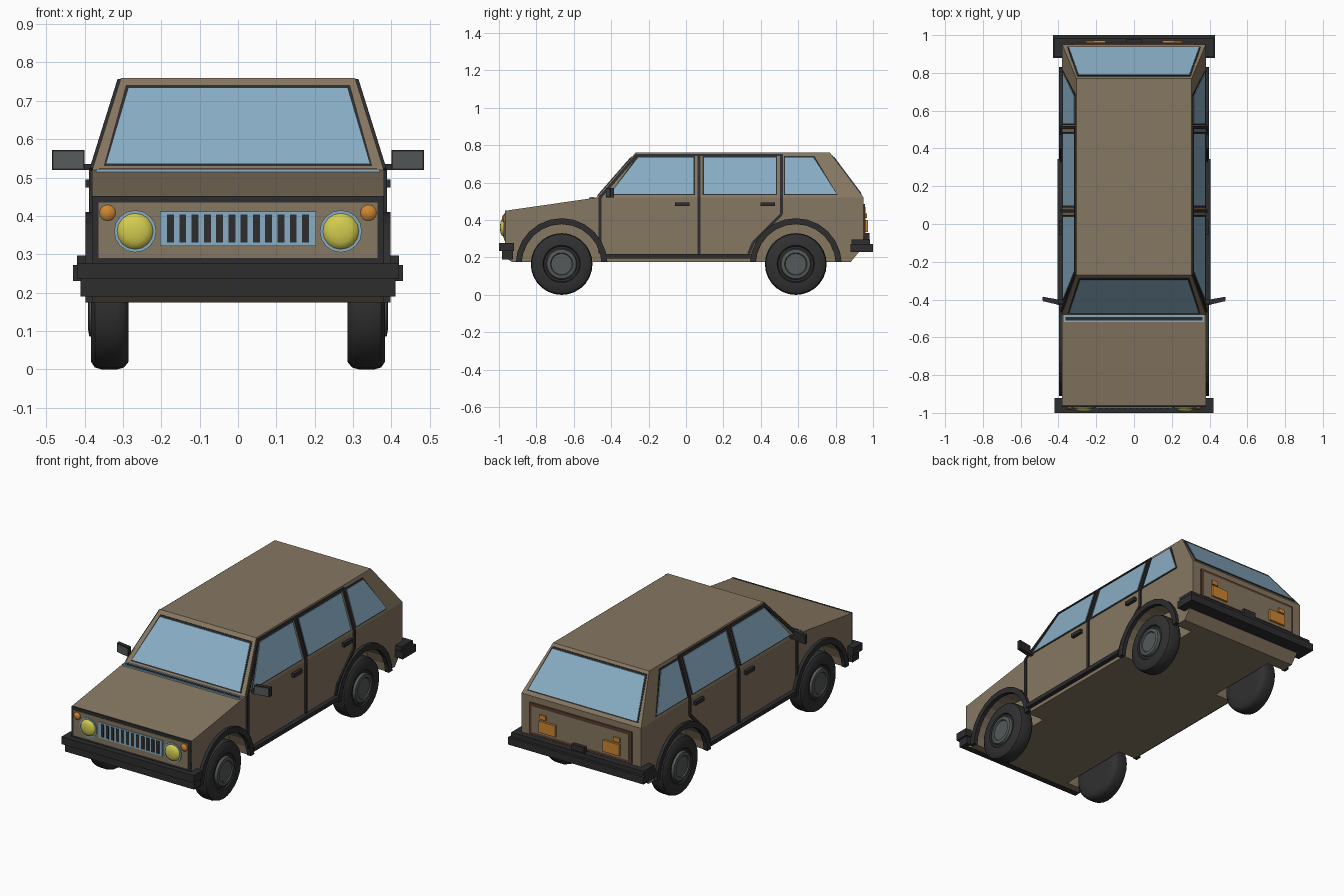
import bpy, bmesh
from math import sin, cos, pi, hypot

cube = bpy.data.objects.get("Cube")
if cube:
    bpy.data.objects.remove(cube, do_unlink=True)


def material(name, rgb):
    m = bpy.data.materials.new(name)
    m.use_nodes = True
    m.diffuse_color = (*rgb, 1)
    m.node_tree.nodes["Principled BSDF"].inputs["Base Color"].default_value = (*rgb, 1)
    return m


TAN = material("tan paint", (0.24, 0.185, 0.12))
GLASS = material("blue glass", (0.25, 0.42, 0.56))
BLACK = material("black trim", (0.026, 0.026, 0.028))
TYRE = material("tyre rubber", (0.03, 0.03, 0.03))
GREY = material("hub grey", (0.09, 0.1, 0.1))
YELLOW = material("headlight yellow", (0.65, 0.6, 0.08))
ORANGE = material("signal orange", (0.62, 0.24, 0.03))
BROWN = material("red brown", (0.12, 0.05, 0.03))

BELT, ROOF, HALF = 0.52, 0.76, 0.38       # belt line, roof height, half width
WHEELS = {"front": -0.665, "rear": 0.587}
HUB_Z = 0.165


def build(name, verts, faces, mats, mirror=False, index=None):
    bm = bmesh.new()
    vs = [bm.verts.new(v) for v in verts]
    for i, f in enumerate(faces):
        face = bm.faces.new([vs[k] for k in f])
        face.material_index = index[i] if index else 0
    bmesh.ops.remove_doubles(bm, verts=bm.verts, dist=1e-5)
    bmesh.ops.recalc_face_normals(bm, faces=bm.faces)
    mesh = bpy.data.meshes.new(name)
    bm.to_mesh(mesh)
    bm.free()
    for m in mats:
        mesh.materials.append(m)
    ob = bpy.data.objects.new(name, mesh)
    bpy.context.collection.objects.link(ob)
    if mirror:
        ob.modifiers.new("Mirror", "MIRROR")
    return ob


def prism(name, a, b, mat, mirror=False):
    """Solid between two matching outlines."""
    n = len(a)
    sides = [(i, (i + 1) % n, (i + 1) % n + n, i + n) for i in range(n)]
    return build(name, a + b, [tuple(range(n)), tuple(range(n, 2 * n))] + sides, [mat], mirror)


def box(name, x, y, z, mat, mirror=False):
    rect = [(x[0], y[0]), (x[1], y[0]), (x[1], y[1]), (x[0], y[1])]
    return prism(name, [(*p, z[0]) for p in rect], [(*p, z[1]) for p in rect], mat, mirror)


def on_body(side, u, z, d):
    """Point on a body side, pushed out by d."""
    rise = max(0, z - BELT) / (ROOF - BELT)
    if side == "side":
        return (HALF - 0.075 * rise + d, u, z)
    if side == "front":
        return (u, (-0.48 + 0.21 * rise if z > BELT else -0.965) - d, z)
    return (u, 0.95 - 0.18 * rise + d, z)


def plate(name, side, outline, t, mat, mirror=None):
    mirror = side == "side" if mirror is None else mirror
    return prism(name, [on_body(side, u, z, -0.006) for u, z in outline],
                 [on_body(side, u, z, t) for u, z in outline], mat, mirror)


def rect(u0, u1, z0, z1):
    return [(u0, z0), (u1, z0), (u1, z1), (u0, z1)]


def strip(name, path, w, t, mat):
    """Moulding along a path on the body side."""
    for (y0, z0), (y1, z1) in zip(path, path[1:]):
        k = w / 2 / hypot(y1 - y0, z1 - z0)
        ny, nz = -(z1 - z0) * k, (y1 - y0) * k
        plate(name, "side", [(y0 + ny, z0 + nz), (y1 + ny, z1 + nz),
                             (y1 - ny, z1 - nz), (y0 - ny, z0 - nz)], t, mat)


def grow(outline, d):
    """Push an outline away from its centre."""
    cu = sum(p[0] for p in outline) / len(outline)
    cz = sum(p[1] for p in outline) / len(outline)
    return [(u + (d if u > cu else -d), z + (d if z > cz else -d)) for u, z in outline]


def lathe(name, profile, centre, axis, mats, index, seg=28):
    """Spin (radius, height) points about the x or -y axis, mirrored."""
    cx, cy, cz = centre
    verts, faces, ids = [], [], []
    for r, h in profile:
        for s in range(seg):
            c, n = r * cos(2 * pi * s / seg), r * sin(2 * pi * s / seg)
            r_ = max(r, 1e-3)
            verts.append((cx + h, cy + c, cz + n) if axis == "x" else (cx + c, cy - h, cz + n))
    for i in range(len(profile) - 1):
        for s in range(seg):
            a, b = i * seg + s, i * seg + (s + 1) % seg
            faces.append((a, b, b + seg, a + seg))
            ids.append(index[i])
    faces += [tuple(range(seg)), tuple(range(len(verts) - seg, len(verts)))]
    ids += [index[0], index[-1]]
    ob = build(name, verts, faces, mats, True, ids)
    bpy.ops.object.select_all(action="DESELECT")
    ob.select_set(True)
    bpy.context.view_layer.objects.active = ob
    bpy.ops.object.shade_smooth_by_angle(angle=0.7)
    return ob


def arc(cy, r, z_min=0.175, n=12):
    """Half circle from front to back over a wheel."""
    return [(cy - r * cos(pi * i / n), max(z_min, HUB_Z + r * sin(pi * i / n))) for i in range(n + 1)]


# Lower body: solid middle plus outer slabs with wheel wells
upper = [(0.88, 0.175), (0.95, 0.26), (0.95, BELT), (-0.48, BELT), (-0.965, 0.45), (-0.965, 0.2), (-0.93, 0.175)]
notched = upper + arc(WHEELS["front"], 0.22) + arc(WHEELS["rear"], 0.22)
prism("lower_body", [(-0.27, *p) for p in upper], [(0.27, *p) for p in upper], TAN)
prism("body_side", [(0.27, *p) for p in notched], [(HALF, *p) for p in notched], TAN, True)

# Cabin
prism("cabin", [(-HALF, -0.48, BELT), (HALF, -0.48, BELT), (HALF, 0.95, BELT), (-HALF, 0.95, BELT)],
      [(-0.305, -0.27, ROOF), (0.305, -0.27, ROOF), (0.305, 0.77, ROOF), (-0.305, 0.77, ROOF)], TAN)

# Windows with dark rims
windows = {
    "windscreen": ("front", [(-0.343, 0.537), (0.343, 0.537), (0.285, 0.734), (-0.285, 0.734)]),
    "rear_window": ("rear", [(-0.345, 0.545), (0.345, 0.545), (0.293, 0.738), (-0.293, 0.738)]),
    "front_side_window": ("side", [(-0.405, 0.54), (0.04, 0.54), (0.04, 0.735), (-0.255, 0.735)]),
    "middle_side_window": ("side", rect(0.095, 0.48, 0.54, 0.735)),
    "rear_side_window": ("side", [(0.53, 0.54), (0.805, 0.54), (0.68, 0.735), (0.53, 0.735)]),
}
for name, (side, outline) in windows.items():
    plate(name + "_rim", side, grow(outline, 0.007), 0.003, BLACK)
    plate(name, side, outline, 0.006, GLASS)

# Door seams, roof gutter and sill
strip("front_door_seam", [(-0.46, 0.22), (-0.46, BELT), (-0.26, 0.752)], 0.016, 0.008, BLACK)
strip("middle_door_seam", [(0.07, 0.21), (0.07, BELT), (0.07, 0.75)], 0.016, 0.008, BLACK)
strip("rear_door_seam", [(0.335, 0.22), (0.36, 0.28), (0.51, 0.43), (0.51, BELT), (0.51, 0.75)], 0.016, 0.008, BLACK)
strip("roof_gutter", [(-0.265, 0.747), (0.515, 0.747)], 0.01, 0.008, BLACK)
plate("sill", "side", rect(-0.43, 0.345, 0.195, 0.218), 0.025, BLACK)
for y in (-0.02, 0.437):
    plate("door_handle", "side", rect(y - 0.038, y + 0.038, 0.474, 0.495), 0.018, BLACK)

# Wheels and arch trims
tyre_profile = [(0.1, 0), (0.145, 0), (0.16, 0.012), (HUB_Z, 0.03), (HUB_Z, 0.07), (0.16, 0.088), (0.145, 0.098),
                (0.1, 0.098), (0.095, 0.09), (0.083, 0.09), (0.078, 0.103), (0.06, 0.106), (0.056, 0.1), (0, 0.1)]
for end, y in WHEELS.items():
    plate(end + "_arch_trim", "side", arc(y, 0.245) + arc(y, 0.213)[::-1], 0.018, BLACK)
    lathe(end + "_wheel", tyre_profile, (0.285, y, HUB_Z), "x", [TYRE, BLACK, GREY],
          [0] * 7 + [1, 1, 2, 2, 2, 2])

# Front face: black surround, painted panel, grille and lamps
plate("front_surround", "front", rect(-HALF, HALF, 0.27, 0.452), 0.004, BLACK)
plate("front_panel", "front", rect(-0.363, 0.363, 0.29, 0.435), 0.007, TAN)
plate("grille_frame", "front", rect(-0.203, 0.203, 0.322, 0.412), 0.012, GLASS)
for i in range(12):
    x = -0.176 + i * 0.032
    plate("grille_slot", "front", rect(x - 0.009, x + 0.009, 0.331, 0.404), 0.015, BLACK)
lathe("headlight", [(0.055, 0), (0.055, 0.012), (0.047, 0.012), (0.042, 0.02), (0.03, 0.026), (0.015, 0.029), (0, 0.03)],
      (0.268, -0.965, 0.36), "y", [GLASS, YELLOW], [0, 0, 1, 1, 1, 1], 16)
lathe("indicator", [(0.021, 0), (0.021, 0.01), (0.014, 0.017), (0, 0.019)],
      (0.34, -0.965, 0.408), "y", [ORANGE], [0, 0, 0], 14)

# Cowl vent at the base of the windscreen
box("cowl_vent", (-0.37, 0.37), (-0.518, -0.482), (0.505, 0.522), GLASS)
box("cowl_slot", (-0.362, 0.362), (-0.51, -0.492), (0.51, 0.524), BLACK)

# Bumpers
box("front_bumper", (-0.42, 0.42), (-1.0, -0.92), (0.235, 0.278), BLACK)
box("front_bumper_lower", (-0.41, 0.41), (-0.985, -0.925), (0.19, 0.236), BLACK)
box("rear_bumper_upper", (-0.42, 0.42), (0.885, 0.985), (0.262, 0.297), BLACK)
box("rear_bumper", (-0.43, 0.43), (0.88, 1.0), (0.23, 0.272), BLACK)

# Tailgate panel and rear lamps
plate("tailgate_border", "rear", rect(-0.325, 0.325, 0.305, 0.485), 0.008, BROWN)
plate("tailgate_panel", "rear", rect(-0.308, 0.308, 0.32, 0.47), 0.01, TAN)
plate("rear_lamp", "rear", rect(0.15, 0.255, 0.335, 0.4), 0.022, ORANGE, True)
plate("rear_lamp_tab", "rear", rect(0.215, 0.255, 0.41, 0.435), 0.018, ORANGE, True)
plate("plate_lamp", "rear", rect(-0.04, 0.04, 0.295, 0.33), 0.03, BLACK)

# Door mirrors, angled slightly back
a = [(0.4, -0.425), (0.485, -0.405), (0.485, -0.385), (0.4, -0.4)]
prism("mirror_shell", [(*p, 0.52) for p in a], [(*p, 0.572) for p in a], BLACK, True)
f = [(0.404, -0.427), (0.481, -0.409), (0.481, -0.4), (0.404, -0.415)]
prism("mirror_face", [(*p, 0.524) for p in f], [(*p, 0.568) for p in f], GREY, True)
box("mirror_arm", (0.36, 0.41), (-0.42, -0.4), (0.52, 0.535), BLACK, True)
